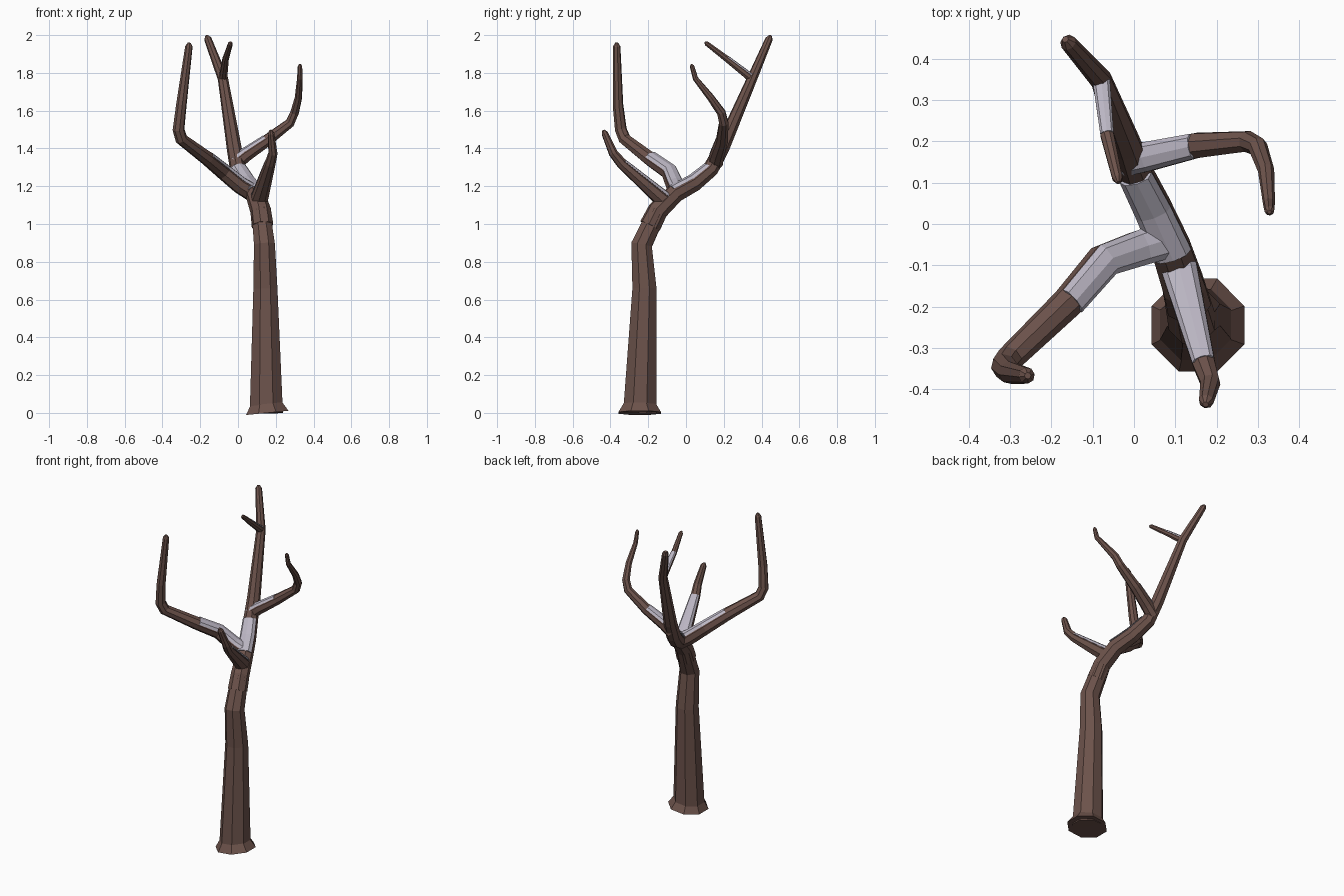
import bpy, bmesh, math
from mathutils import Vector

if "Cube" in bpy.data.objects:
    bpy.data.objects.remove(bpy.data.objects["Cube"], do_unlink=True)


def material(name, color):
    mat = bpy.data.materials.new(name)
    mat.use_nodes = True
    mat.diffuse_color = (*color, 1)
    shader = mat.node_tree.nodes["Principled BSDF"]
    shader.inputs["Base Color"].default_value = (*color, 1)
    return mat


bark = material("bark brown", (.15, .085, .07))
snow = material("snow grey", (.5, .47, .55))

# Cross-sections (sideways, upward) in units of the limb radius
EIGHTH = math.pi / 4
octagon = [(math.cos(EIGHTH * (k + .5)), math.sin(EIGHTH * (k + .5)))
           for k in range(8)]
snow_cap = [(math.cos(EIGHTH * k) * .94, math.sin(EIGHTH * k) * .5 + .54)
            for k in range(5)]


def limb_sections(path, start_radius, end_radius, up):
    """Centre, radius, side and up axes along a limb tapering to a blunt tip."""
    points = [Vector(point) for point in path]
    travelled = [0]
    for here, after in zip(points, points[1:]):
        travelled.append(travelled[-1] + (after - here).length)
    radii = [start_radius + (end_radius - start_radius) * distance / travelled[-1]
             for distance in travelled]

    # Blunt tip
    heading = (points[-1] - points[-2]).normalized()
    points.append(points[-1] + heading * end_radius)
    radii.append(end_radius * .4)

    # Carry the up direction along the bends
    up = Vector(up)
    sections = []
    for index, (point, radius) in enumerate(zip(points, radii)):
        before = points[max(index - 1, 0)]
        after = points[min(index + 1, len(points) - 1)]
        tangent = ((after - point).normalized() + (point - before).normalized()).normalized()
        up = (up - tangent * up.dot(tangent)).normalized()
        sections.append((point, radius, tangent.cross(up), up))
    return sections


def sweep(name, sections, profile, mat):
    """Skin a cross-section along the sections and close both ends."""
    bm = bmesh.new()
    rings = [[bm.verts.new(point + (side * across + up * above) * radius)
              for across, above in profile]
             for point, radius, side, up in sections]
    for lower, upper in zip(rings, rings[1:]):
        for k in range(len(profile)):
            bm.faces.new((lower[k - 1], lower[k], upper[k], upper[k - 1]))
    bm.faces.new(rings[0])
    bm.faces.new(rings[-1])
    bmesh.ops.recalc_face_normals(bm, faces=bm.faces)
    mesh = bpy.data.meshes.new(name)
    bm.to_mesh(mesh)
    bm.free()
    mesh.materials.append(mat)
    obj = bpy.data.objects.new(name, mesh)
    bpy.context.collection.objects.link(obj)


def limb(name, path, start_radius, end_radius, snow_start=0, snow_end=0, up=(0, 0, 1)):
    """A bark limb, with snow lying between two of its path points."""
    sections = limb_sections(path, start_radius, end_radius, up)
    sweep(name, sections, octagon, bark)
    if snow_end > snow_start:
        sweep(name + "_snow", sections[snow_start:snow_end + 1], snow_cap, snow)


# Flared foot and trunk
limb("root_flare", [(.155, -.245, 0), (.15, -.245, .05)], .122, .09, up=(0, -1, 0))
limb("trunk", [(.15, -.245, 0), (.145, -.22, .66), (.14, -.235, .89), (.12, -.15, 1.07)],
     .095, .052, up=(0, -1, 0))

# Tall limb continuing the trunk toward the back
limb("back_limb", [(.13, -.19, .99), (.12, -.15, 1.07), (.09, -.06, 1.16),
                   (.045, .04, 1.215), (0, .13, 1.29), (-.02, .19, 1.4),
                   (-.08, .35, 1.77), (-.16, .44, 1.98)], .058, .02, 2, 4)

# Short limb leaning forward
limb("front_limb", [(.11, -.11, 1.12), (.17, -.34, 1.32), (.185, -.385, 1.375),
                    (.175, -.43, 1.48)], .047, .018, 0, 1)

# Long limb on the right that turns upward
limb("right_limb", [(.075, -.04, 1.165), (.01, -.06, 1.205), (-.075, -.09, 1.275),
                    (-.16, -.19, 1.345), (-.3, -.325, 1.45), (-.315, -.345, 1.5),
                    (-.3, -.36, 1.63), (-.26, -.367, 1.94)], .048, .02, 0, 3)

# Thin limb on the left that curls upward and forward
limb("left_limb", [(-.015, .155, 1.32), (.04, .165, 1.365), (.15, .19, 1.44),
                   (.275, .2, 1.535), (.3, .187, 1.59), (.32, .13, 1.67),
                   (.327, .05, 1.77), (.328, .032, 1.835)], .041, .012, 0, 2)

# Twig near the top of the back limb
limb("top_twig", [(-.08, .355, 1.765), (-.065, .215, 1.875), (-.04, .11, 1.955)],
     .023, .013, 0, 1)
